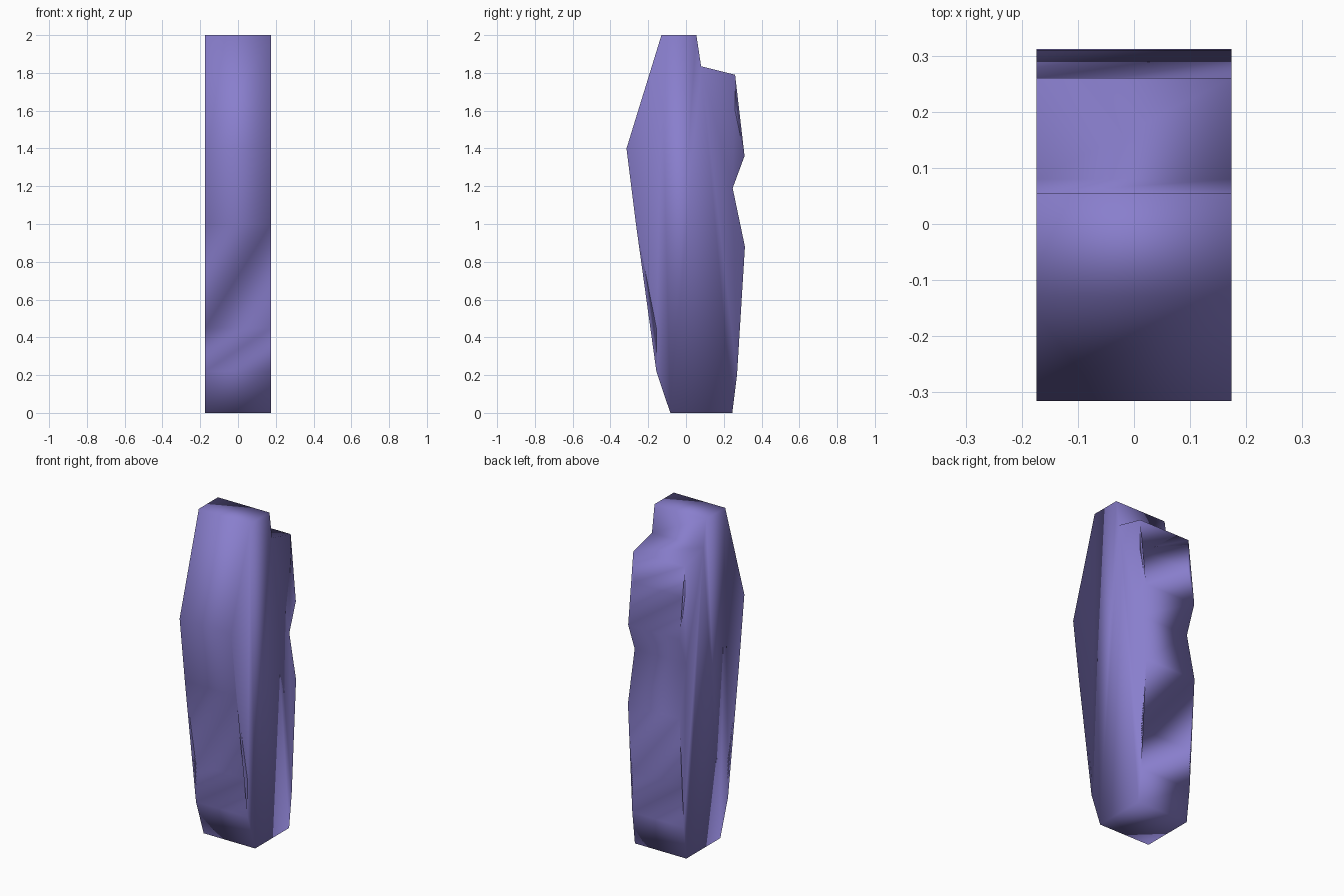
import bpy
import bmesh

cube = bpy.data.objects.get("Cube")
if cube:
    bpy.data.objects.remove(cube, do_unlink=True)

# Single flat colour
violet = bpy.data.materials.new("violet")
violet.use_nodes = True
colour = (0.25, 0.21, 0.61, 1)
violet.diffuse_color = colour
violet.node_tree.nodes["Principled BSDF"].inputs["Base Color"].default_value = colour

# Side outline as (y, z): down the back, then up the front
HALF_WIDTH = 0.174
back = [(0.055, 2), (0.08, 1.835), (0.26, 1.79), (0.26, 1.6), (0.31, 1.36),
        (0.247, 1.19), (0.312, 0.88), (0.27, 0.45), (0.27, 0.2), (0.245, 0)]
front = [(-0.083, 0), (-0.157, 0.22), (-0.157, 0.45), (-0.265, 1.0),
         (-0.315, 1.4), (-0.13, 2)]
outline = back + front

# Slab body: the outline swept across the width
bm = bmesh.new()
right, left = ([bm.verts.new((x, y, z)) for y, z in outline]
               for x in (-HALF_WIDTH, HALF_WIDTH))
caps = [bm.faces.new(right), bm.faces.new(left)]
for i in range(len(outline)):
    j = (i + 1) % len(outline)
    bm.faces.new((right[i], right[j], left[j], left[i]))
bmesh.ops.triangulate(bm, faces=caps, ngon_method='BEAUTY')
bmesh.ops.recalc_face_normals(bm, faces=bm.faces)
for face in bm.faces:
    face.smooth = True

mesh = bpy.data.meshes.new("slab_body")
bm.to_mesh(mesh)
bm.free()
mesh.materials.append(violet)
bpy.context.collection.objects.link(bpy.data.objects.new("slab_body", mesh))
